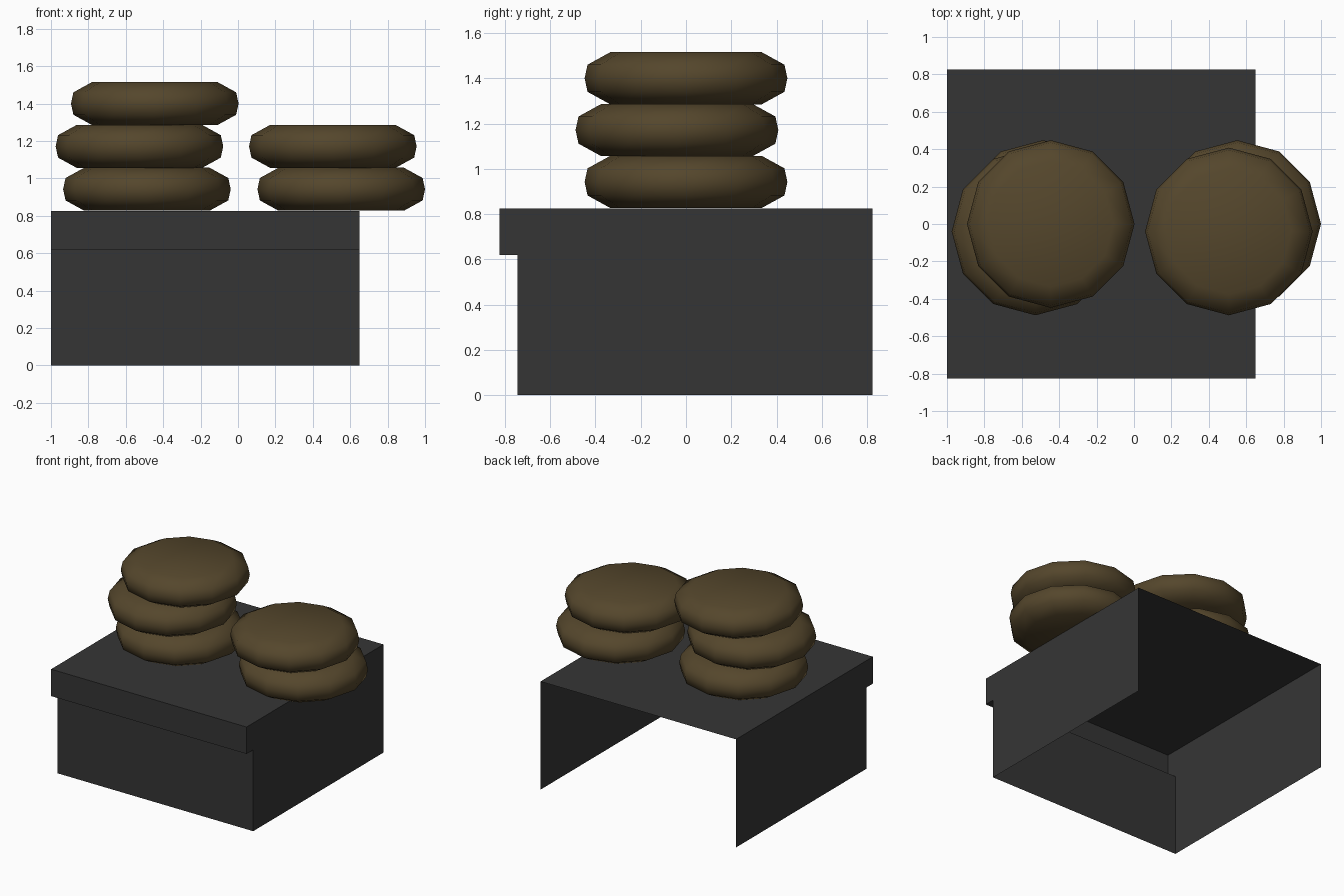
import bpy, bmesh, math

if "Cube" in bpy.data.objects:
    bpy.data.objects.remove(bpy.data.objects["Cube"])


def material(name, rgb):
    m = bpy.data.materials.new(name)
    m.diffuse_color = (*rgb, 1)
    m.use_nodes = True
    m.node_tree.nodes["Principled BSDF"].inputs["Base Color"].default_value = m.diffuse_color
    return m


def add_object(name, bm, mat):
    me = bpy.data.meshes.new(name)
    bm.to_mesh(me)
    bm.free()
    me.materials.append(mat)
    ob = bpy.data.objects.new(name, me)
    bpy.context.collection.objects.link(ob)
    return ob


charcoal = material("charcoal", (0.036, 0.036, 0.036))
brown = material("brown", (0.09, 0.062, 0.025))

# Open-backed, open-bottomed counter shell: side profile (y, z) with front lip
X0, X1, H = -1.0, 0.65, 0.825
profile = [(0.825, 0), (0.825, H), (-0.825, H), (-0.825, 0.62), (-0.745, 0.62), (-0.745, 0)]
bm = bmesh.new()
left = [bm.verts.new((X0, y, z)) for y, z in profile]
right = [bm.verts.new((X1, y, z)) for y, z in profile]
bm.faces.new(left[::-1])
bm.faces.new(right)
# top, lip front, lip underside, front wall (back and bottom stay open)
for i in range(1, 5):
    bm.faces.new((left[i], left[i + 1], right[i + 1], right[i]))
# outward normals
for f in bm.faces:
    f.normal_update()
    c = f.calc_center_median()
    n = f.normal
    out = n.x * (c.x + 0.175) if abs(n.x) > 0.5 else (-n.y if abs(n.y) > 0.5 else n.z * (1 if c.z > 0.7 else -1))
    if out < 0:
        f.normal_flip()
add_object("counter_shell", bm, charcoal)


# Stacked twelve-sided buns: (radius, height) rings with capped ends
def bun(name, x, y, z):
    rings = [(0.335, -0.115), (0.435, -0.06), (0.448, 0), (0.435, 0.06), (0.335, 0.115)]
    n = 12
    bm = bmesh.new()
    loops = [[bm.verts.new((x + r * math.cos(math.tau * i / n), y + r * math.sin(math.tau * i / n), z + h))
              for i in range(n)] for r, h in rings]
    for a, b in zip(loops, loops[1:]):
        for i in range(n):
            j = (i + 1) % n
            bm.faces.new((a[i], a[j], b[j], b[i]))
    bm.faces.new(loops[0][::-1])
    bm.faces.new(loops[-1])
    for f in bm.faces:
        f.smooth = True
    add_object(name, bm, brown)


stacks = {
    "left_bun": [(-0.487, 0), (-0.527, -0.04), (-0.445, 0)],
    "right_bun": [(0.552, 0), (0.507, -0.04)],
}
for name, places in stacks.items():
    for k, (x, y) in enumerate(places):
        bun(f"{name}_{k + 1}", x, y, 0.942 + 0.229 * k)
